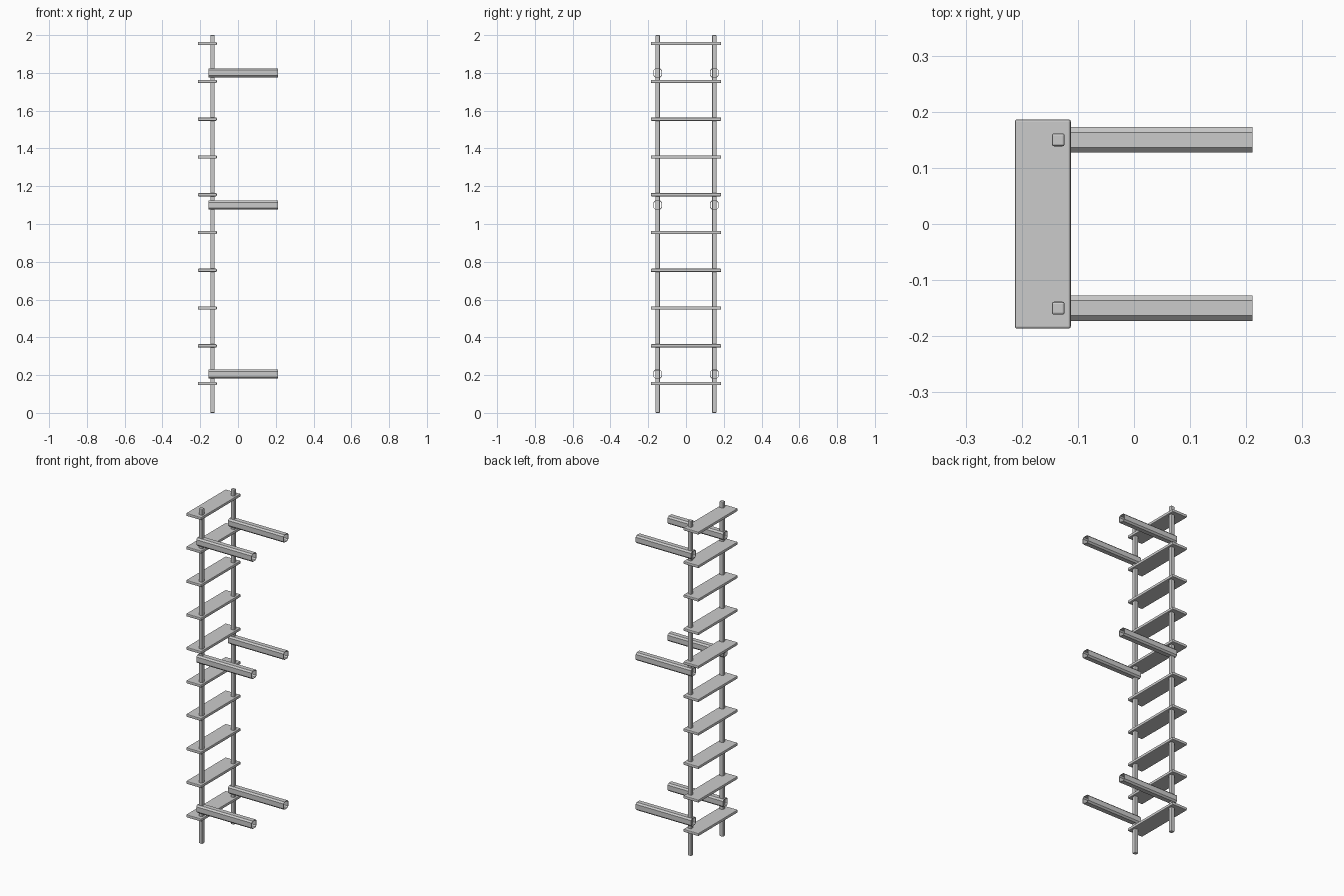
import bpy, bmesh

if "Cube" in bpy.data.objects:
    bpy.data.objects.remove(bpy.data.objects["Cube"])


def finish(name, bm):
    bmesh.ops.recalc_face_normals(bm, faces=bm.faces)
    mesh = bpy.data.meshes.new(name)
    bm.to_mesh(mesh)
    bm.free()
    obj = bpy.data.objects.new(name, mesh)
    bpy.context.collection.objects.link(obj)
    return obj


def bevelled_box(name, center, size, bevel):
    bm = bmesh.new()
    bmesh.ops.create_cube(bm, size=1)
    bmesh.ops.scale(bm, vec=size, verts=bm.verts)
    bmesh.ops.translate(bm, vec=center, verts=bm.verts)
    bmesh.ops.bevel(bm, geom=bm.edges[:], offset=bevel, segments=2,
                    profile=0.5, affect='EDGES')
    return finish(name, bm)


def octagon(half_w, half_h, c):
    w, h = half_w, half_h
    return [(w, h - c), (w - c, h), (c - w, h), (-w, h - c),
            (-w, c - h), (c - w, -h), (w - c, -h), (w, c - h)]


def tube(name, x0, x1, y, z, half_w=0.0225, half_h=0.0235, wall=0.003):
    bm = bmesh.new()
    outer = octagon(half_w, half_h, 0.009)
    inner = octagon(half_w - wall, half_h - wall, 0.0075)
    # loops run outer start, outer end, inner end, inner start
    loops = [[bm.verts.new((x, y + a, z + b)) for a, b in ring]
             for x, ring in ((x0, outer), (x1, outer), (x1, inner), (x0, inner))]
    for i in range(4):
        a, b = loops[i], loops[(i + 1) % 4]
        for j in range(8):
            k = (j + 1) % 8
            bm.faces.new((a[j], a[k], b[k], b[j]))
    return finish(name, bm)


# Upright rails and hollow wall stand-offs, one set per side
for side, y in (("front", -0.15), ("back", 0.15)):
    bevelled_box(f"{side}_rail", (-0.135, y, 1.0), (0.023, 0.023, 2.0), 0.004)
    for i, z in enumerate((0.205, 1.10, 1.80)):
        tube(f"{side}_standoff_{i + 1}", -0.155, 0.2115, y, z)

# Flat ladder rungs
for i in range(10):
    bevelled_box(f"rung_{i + 1}", (-0.1625, 0, 0.155 + 0.2 * i),
                 (0.1, 0.373, 0.017), 0.004)
